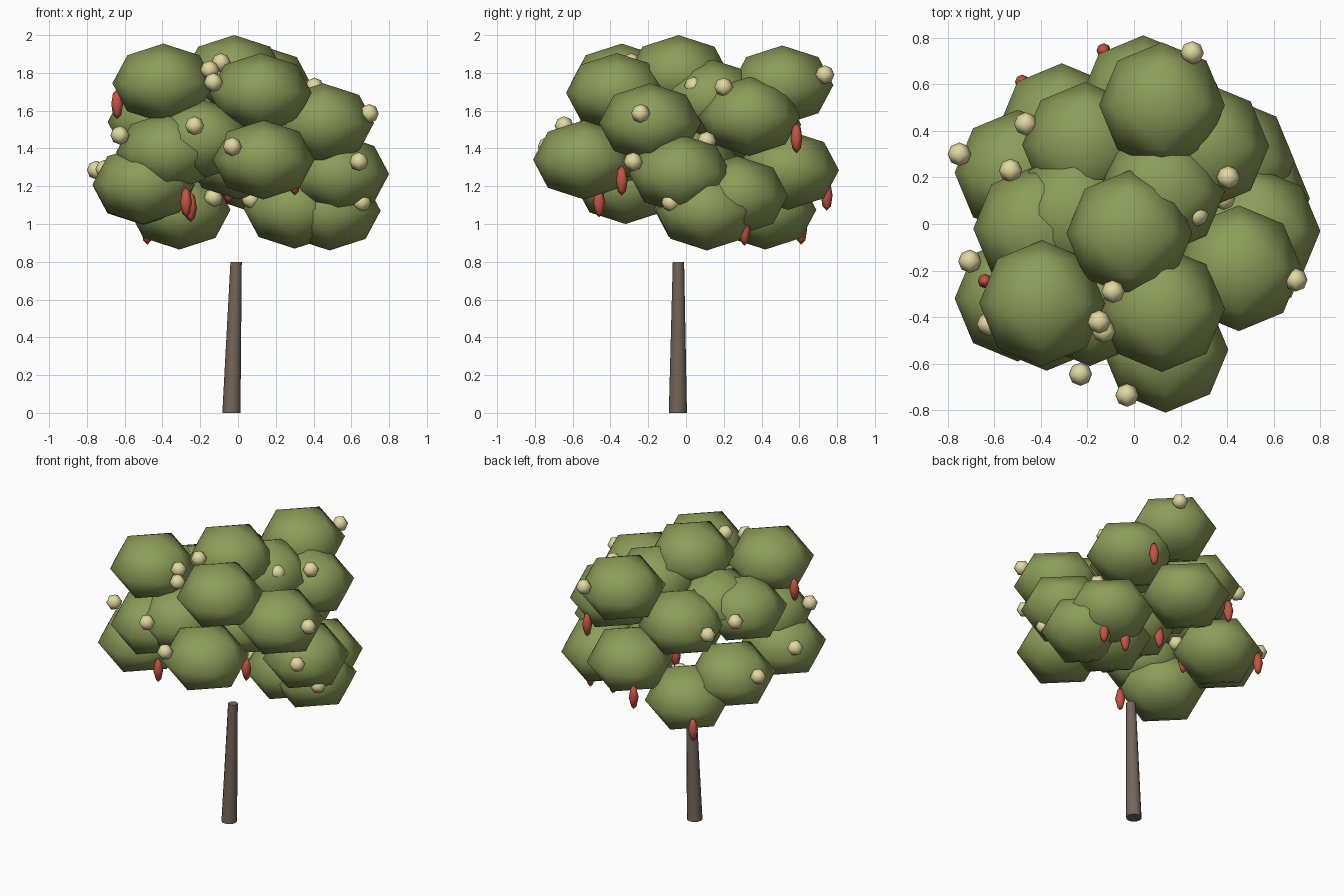
import bpy
import bmesh
from mathutils import Matrix, Vector

default_cube = bpy.data.objects.get("Cube")
if default_cube:
    bpy.data.objects.remove(default_cube, do_unlink=True)


def make_material(name, colour):
    material = bpy.data.materials.new(name)
    material.use_nodes = True
    rgba = (*colour, 1.0)
    material.diffuse_color = rgba
    shader = material.node_tree.nodes["Principled BSDF"]
    shader.inputs["Base Color"].default_value = rgba
    shader.inputs["Roughness"].default_value = 0.9
    return material


def finish_mesh(name, bm, material):
    """Turn a bmesh into mesh data with one colour."""
    mesh = bpy.data.meshes.new(name)
    bm.to_mesh(mesh)
    bm.free()
    mesh.materials.append(material)
    return mesh


def make_ellipsoid(name, width, height, material):
    """Smooth ball made from an octahedron split once, with its two radii."""
    bm = bmesh.new()
    bmesh.ops.create_uvsphere(bm, u_segments=4, v_segments=2, radius=1.0)
    bmesh.ops.subdivide_edges(bm, edges=bm.edges[:], cuts=1, use_grid_fill=True)
    for vert in bm.verts:
        vert.co.normalize()
    bmesh.ops.scale(bm, vec=(width, width, height), verts=bm.verts)
    for face in bm.faces:
        face.smooth = True
    return finish_mesh(name, bm, material)


def place(name, mesh, location):
    part = bpy.data.objects.new(name, mesh)
    part.location = location
    bpy.context.collection.objects.link(part)


def scatter(name, mesh, locations):
    """Place one linked copy of the mesh at each location."""
    for number, location in enumerate(locations, start=1):
        place(f"{name}_{number}", mesh, location)


bark = make_material("brown bark", (0.175, 0.131, 0.102))
leaf = make_material("olive green leaves", (0.26, 0.335, 0.099))
cream = make_material("pale cream blossom", (0.76, 0.69, 0.35))
red = make_material("red fruit", (0.55, 0.088, 0.057))

# Trunk: a tapered cylinder that leans slightly sideways
trunk_height = 0.8
bm = bmesh.new()
bmesh.ops.create_cone(
    bm, cap_ends=True, segments=12,
    radius1=0.048, radius2=0.03, depth=trunk_height,
    matrix=Matrix.Translation((0, 0, trunk_height / 2)),
)
lean = Vector((0.025, 0.003, 0))
for vert in bm.verts:
    vert.co += lean * (vert.co.z / trunk_height)
for face in bm.faces:
    face.smooth = len(face.verts) == 4
for edge in bm.edges:
    edge.smooth = all(face.smooth for face in edge.link_faces)
place("trunk", finish_mesh("trunk", bm, bark), (-0.035, -0.043, 0))

# Crown: flattened leaf clumps, from the top tier down
leaf_clumps = [
    (-.02, -.04, 1.79),
    (-.395, -.34, 1.745),
    (.12, -.365, 1.695),
    (.12, .51, 1.735),
    (.12, .14, 1.66),
    (.31, .335, 1.57),
    (.45, -.19, 1.535),
    (-.42, -.02, 1.54),
    (-.26, .04, 1.565),
    (-.21, .34, 1.525),
    (-.19, -.34, 1.45),
    (-.375, -.36, 1.38),
    (.135, -.54, 1.34),
    (0, 0, 1.34),
    (.04, .54, 1.285),
    (.53, -.03, 1.265),
    (-.5, -.32, 1.21),
    (-.5, .22, 1.205),
    (.42, .27, 1.15),
    (.3, .1, 1.08),
    (.485, .11, 1.07),
    (-.31, .42, 1.075),
]
scatter("leaf_clump", make_ellipsoid("leaf_clump", 0.27, 0.21, leaf), leaf_clumps)

# Blossoms: small cream balls on the surface of the crown
blossoms = [
    (.695, -.24, 1.585),
    (.64, -.28, 1.33),
    (-.03, -.735, 1.41),
    (-.23, -.645, 1.52),
    (-.13, -.46, 1.75),
    (-.15, -.42, 1.815),
    (-.09, -.29, 1.855),
    (-.625, -.43, 1.47),
    (-.75, .3, 1.285),
    (-.705, -.16, 1.29),
    (.405, .2, 1.725),
    (.27, .04, 1.73),
    (.25, .735, 1.79),
    (-.465, .43, 1.54),
    (-.53, .23, 1.57),
    (.655, -.08, 1.115),
    (.59, .32, 1.13),
    (.07, .03, 1.13),
    (-.13, .25, 1.14),
    (.385, .11, 1.44),
]
scatter("blossom", make_ellipsoid("blossom", 0.05, 0.05, cream), blossoms)

# Fruit: slim red pods hanging from the clumps
fruits = [
    (-.64, -.245, 1.635),
    (.33, .585, 1.455),
    (.3, -.34, 1.23),
    (-.13, .745, 1.15),
    (-.05, .18, 1.19),
    (-.275, -.46, 1.115),
    (-.25, .17, 1.09),
    (-.48, .61, .97),
    (.33, .31, .965),
    (.5, .31, .965),
]
scatter("fruit", make_ellipsoid("fruit", 0.031, 0.08, red), fruits)
